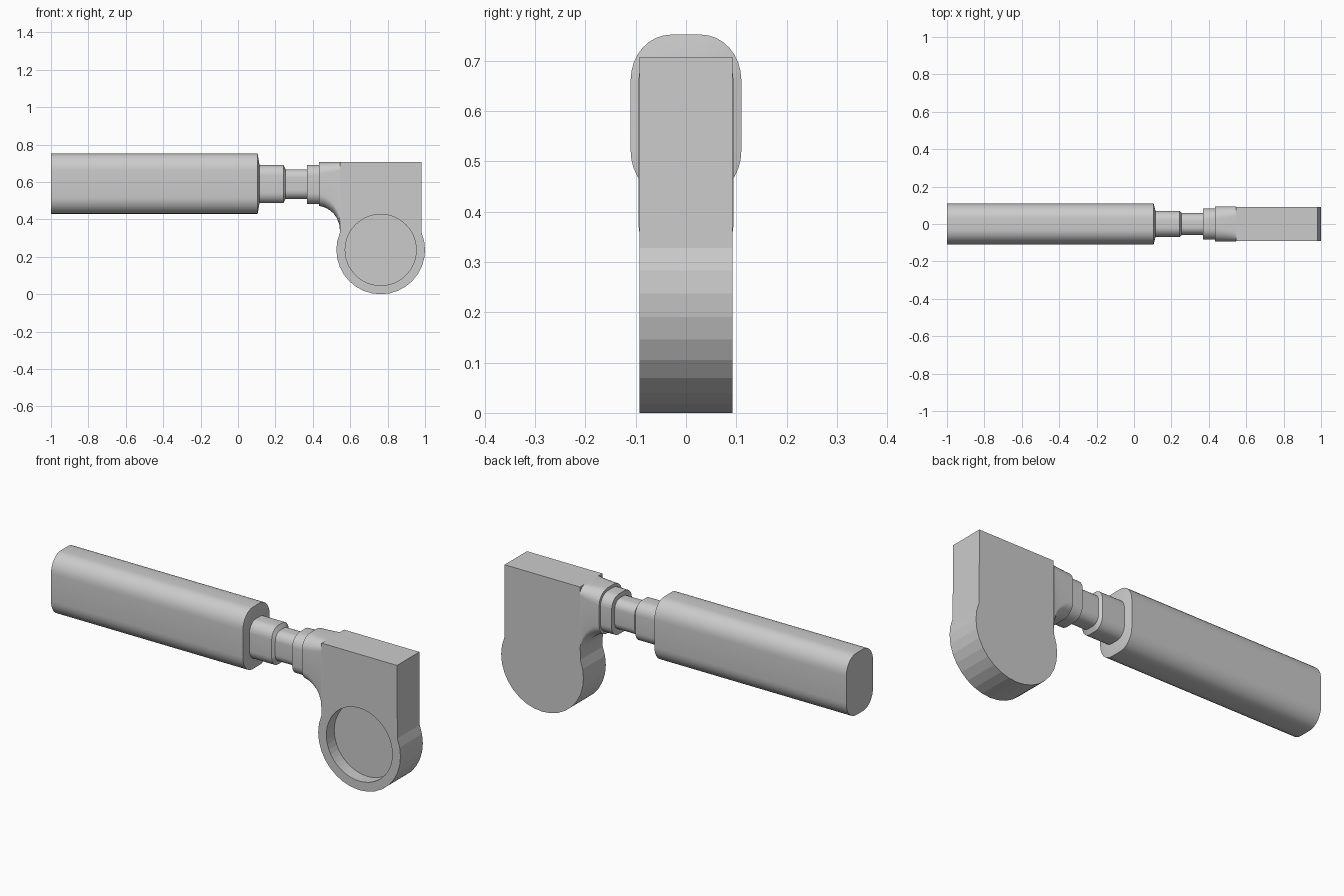
import bpy, bmesh
from math import cos, sin, pi, radians

if "Cube" in bpy.data.objects:
    bpy.data.objects.remove(bpy.data.objects["Cube"])


def ring(x, half_y, z0, z1, fy=0.73, rz=None, n=8):
    """Rounded-rectangle section in the YZ plane with elliptical corners."""
    half_z, cz = (z1 - z0) / 2, (z1 + z0) / 2
    ry = half_y * fy
    rz = half_z * 0.56 if rz is None else rz
    pts = []
    for q, (sy, sz) in enumerate([(1, 1), (-1, 1), (-1, -1), (1, -1)]):
        for i in range(n + 1):
            a = (q + i / n) * pi / 2
            pts.append((x, sy * (half_y - ry) + ry * cos(a),
                        cz + sz * (half_z - rz) + rz * sin(a)))
    return pts


def make_object(name, bm):
    bmesh.ops.recalc_face_normals(bm, faces=bm.faces)
    me = bpy.data.meshes.new(name)
    bm.to_mesh(me)
    bm.free()
    ob = bpy.data.objects.new(name, me)
    bpy.context.collection.objects.link(ob)
    return ob


def loft(name, rings):
    bm = bmesh.new()
    loops = [[bm.verts.new(p) for p in r] for r in rings]
    for a, b in zip(loops, loops[1:]):
        for i in range(len(a)):
            j = (i + 1) % len(a)
            bm.faces.new((a[i], a[j], b[j], b[i]))
    bm.faces.new(loops[0])
    bm.faces.new(loops[-1])
    ob = make_object(name, bm)
    bpy.ops.object.select_all(action='DESELECT')
    bpy.context.view_layer.objects.active = ob
    ob.select_set(True)
    bpy.ops.object.shade_smooth_by_angle(angle=radians(30))
    return ob


def extrude_xz(name, outline, y0, y1):
    bm = bmesh.new()
    f = bm.faces.new([bm.verts.new((x, y0, z)) for x, z in outline])
    res = bmesh.ops.extrude_face_region(bm, geom=[f])
    verts = [v for v in res['geom'] if isinstance(v, bmesh.types.BMVert)]
    bmesh.ops.translate(bm, verts=verts, vec=(0, y1 - y0, 0))
    return make_object(name, bm)


# Long handle with a sloped end face
loft("handle", [ring(-1, 0.11, 0.43, 0.752),
                ring(0.105, 0.11, 0.43, 0.752),
                ring(0.115, 0.07, 0.487, 0.69)])

# Stepped neck
loft("neck", [ring(0.112, 0.07, 0.487, 0.69),
              ring(0.243, 0.07, 0.487, 0.69),
              ring(0.255, 0.058, 0.51, 0.668),
              ring(0.37, 0.058, 0.51, 0.668),
              ring(0.37, 0.083, 0.482, 0.692),
              ring(0.437, 0.083, 0.482, 0.692)])

# Socket that flares down into the head
flare = [(0.434, 0.472), (0.465, 0.464), (0.49, 0.45), (0.512, 0.431),
         (0.53, 0.405), (0.542, 0.37), (0.546, 0.328)]
loft("socket", [ring(x, 0.094, z, 0.707, 0.73 - 0.04 * i, 0.065 - 0.004 * i)
                for i, (x, z) in enumerate(flare)])

# Head plate: square top, round bottom
CX, CZ, R = 0.763, 0.237, 0.237
step = pi / 16
arc = [(CX + R * cos(k * step), CZ + R * sin(k * step)) for k in range(2, -19, -1)]
head = extrude_xz("head", [(0.546, 0.707), (0.98, 0.707)] + arc, -0.092, 0.092)

# Round recess in the front face
disc = [(CX + 0.19 * cos(k * pi / 24), CZ + 0.19 * sin(k * pi / 24)) for k in range(48)]
cutter = extrude_xz("recess_cutter", disc, -0.2, -0.027)
cutter.hide_render = True
cutter.hide_set(True)
cut = head.modifiers.new("recess", 'BOOLEAN')
cut.operation = 'DIFFERENCE'
cut.solver = 'EXACT'
cut.object = cutter
